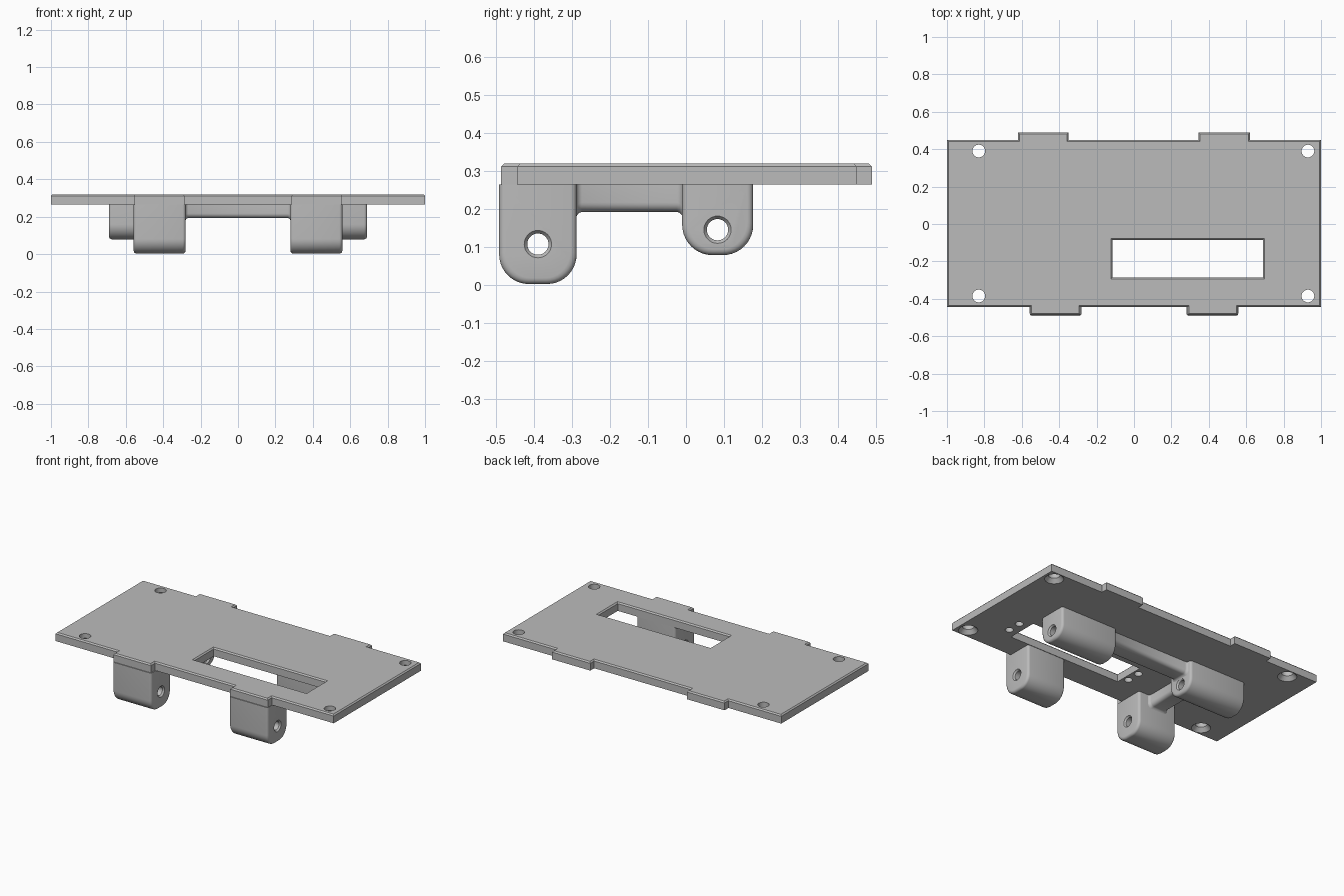
import bpy, bmesh, math
from mathutils import Vector

cube = bpy.data.objects.get("Cube")
if cube:
    bpy.data.objects.remove(cube, do_unlink=True)

grey = bpy.data.materials.new("matte grey")
grey.use_nodes = True
grey.diffuse_color = (0.5, 0.5, 0.5, 1)
grey.node_tree.nodes["Principled BSDF"].inputs["Base Color"].default_value = (0.5, 0.5, 0.5, 1)

BOTTOM, TOP = 0.265, 0.32


def finish(bm, name):
    bmesh.ops.recalc_face_normals(bm, faces=bm.faces)
    mesh = bpy.data.meshes.new(name)
    bm.to_mesh(mesh)
    bm.free()
    mesh.materials.append(grey)
    obj = bpy.data.objects.new(name, mesh)
    bpy.context.collection.objects.link(obj)
    return obj


def loft(loops, name):
    """Join equal point loops into a closed solid."""
    bm = bmesh.new()
    rows = [[bm.verts.new(p) for p in loop] for loop in loops]
    n = len(rows[0])
    for a, b in zip(rows, rows[1:]):
        for i in range(n):
            j = (i + 1) % n
            bm.faces.new((a[i], a[j], b[j], b[i]))
    bm.faces.new(rows[0])
    bm.faces.new(rows[-1])
    return finish(bm, name)


def drill(axis, center, rings, sides=32):
    """Round cutter whose rings are (position along axis, radius)."""
    loops = []
    for pos, r in rings:
        loop = []
        for i in range(sides):
            a = math.tau * i / sides
            u, v = r * math.cos(a), r * math.sin(a)
            loop.append((pos, center[0] + u, center[1] + v) if axis == "x"
                        else (center[0] + u, center[1] + v, pos))
        loops.append(loop)
    return loft(loops, "cutter")


def cut(obj, cutters):
    for c in cutters:
        mod = obj.modifiers.new("cut", "BOOLEAN")
        mod.operation, mod.solver, mod.object = "DIFFERENCE", "EXACT", c
        bpy.context.view_layer.objects.active = obj
        bpy.ops.object.modifier_apply(modifier=mod.name)
        bpy.data.objects.remove(c, do_unlink=True)


def smooth(obj):
    bpy.ops.object.select_all(action="DESELECT")
    obj.select_set(True)
    bpy.context.view_layer.objects.active = obj
    bpy.ops.object.shade_smooth_by_angle(angle=math.radians(32))


def rect(x0, x1, y0, y1, z):
    return [(x0, y0, z), (x1, y0, z), (x1, y1, z), (x0, y1, z)]


# Plate outline with two tabs on each long edge
def edge_with_tabs(y, y_tab, tabs):
    pts = [(-1, y)]
    for a, b in tabs:
        pts += [(a, y), (a, y_tab), (b, y_tab), (b, y)]
    return pts + [(1, y)]


front = edge_with_tabs(-0.445, -0.487, [(-0.555, -0.285), (0.285, 0.555)])
back = edge_with_tabs(0.45, 0.49, [(-0.62, -0.35), (0.345, 0.62)])
bm = bmesh.new()
face = bm.faces.new([bm.verts.new((x, y, BOTTOM)) for x, y in front + back[::-1]])
ext = bmesh.ops.extrude_face_region(bm, geom=[face])
raised = [g for g in ext["geom"] if isinstance(g, bmesh.types.BMVert)]
bmesh.ops.translate(bm, verts=raised, vec=(0, 0, TOP - BOTTOM))
bm.normal_update()
rim = [e for e in bm.edges if all(v.co.z > TOP - 0.001 for v in e.verts)]
bmesh.ops.bevel(bm, geom=rim, offset=0.008, segments=1, affect="EDGES")
plate = finish(bm, "mounting_plate")

# Slot with a chamfered upper rim
slot = [rect(-0.115 - g, 0.69 + g, -0.285 - g, -0.085 + g, z)
        for g, z in ((0, BOTTOM - 0.05), (0, TOP - 0.008), (0.008, TOP), (0.008, TOP + 0.05))]
cutters = [loft(slot, "cutter")]

# Countersunk corner holes and blind screw holes beside the slot
for x in (-0.83, 0.93):
    for y in (-0.385, 0.39):
        cutters.append(drill("z", (x, y), [(BOTTOM - 0.02, 0.056), (BOTTOM, 0.056),
                                           (BOTTOM + 0.025, 0.034), (TOP + 0.02, 0.034)]))
for x in (-0.15, 0.75):
    for y in (-0.23, -0.14):
        cutters.append(drill("z", (x, y), [(BOTTOM - 0.02, 0.024), (BOTTOM + 0.035, 0.024)], 20))
cut(plate, cutters)
smooth(plate)


# Hinge lugs: rounded underside, softened ends, pin hole through x
def lug(name, x0, x1, y0, y1, z0, radius, pin):
    profile = [(y0, BOTTOM)]
    for cy, start in ((y0 + radius, math.pi), (y1 - radius, 1.5 * math.pi)):
        for i in range(11):
            a = start + i / 10 * math.pi / 2
            profile.append((cy + radius * math.cos(a), z0 + radius + radius * math.sin(a)))
    profile.append((y1, BOTTOM))
    loops = []
    soft = 0.016
    mid = Vector(((y0 + y1) / 2, 0))
    steps = [i / 4 * math.pi / 2 for i in range(5)]
    ends = [(x0 + soft * (1 - math.sin(a)), soft * (1 - math.cos(a))) for a in reversed(steps)]
    stations = [(x, soft - s) for x, s in ends]
    stations = [(x0 + soft * (1 - math.cos(a)), soft * (1 - math.sin(a))) for a in steps]
    stations += [(x0 + x1 - x, s) for x, s in reversed(stations)]
    for x, inset in stations:
        ky = 1 - 2 * inset / (y1 - y0)
        kz = 1 - inset / (BOTTOM - z0)
        loops.append([(x, mid.x + (y - mid.x) * ky, BOTTOM + (z - BOTTOM) * kz)
                      for y, z in profile])
    obj = loft(loops, name)
    r, c = 0.028, 0.036
    cut(obj, [drill("x", pin, [(x0 - 0.01, c), (x0, c), (x0 + 0.01, r),
                               (x1 - 0.01, r), (x1, c), (x1 + 0.01, c)])])
    smooth(obj)


for side, s in (("left", 1), ("right", -1)):
    x0, x1 = sorted((0.28 * s, 0.558 * s))
    lug("front_lug_" + side, x0, x1, -0.492, -0.288, 0.003, 0.078, (-0.39, 0.108))
    x0, x1 = sorted((0.28 * s, 0.69 * s))
    lug("inner_lug_" + side, x0, x1, -0.01, 0.177, 0.079, 0.08, (0.083, 0.146))


# Stiffening ribs with rounded lower edges and flared ends
def rib(name, axis, start, end, center, width=0.12, low=0.193, r=0.025):
    loops = []
    flare = [(0, 0.016), (0.003, 0.009), (0.008, 0.003), (0.016, 0)]
    stations = [(start + d, g) for d, g in flare] + [(end - d, g) for d, g in reversed(flare)]
    for pos, g in stations:
        h, z0 = width / 2 + g, low - g
        section = [(-h, BOTTOM)]
        for cx, a0 in ((-h + r, math.pi), (h - r, 1.5 * math.pi)):
            section += [(cx + r * math.cos(a0 + i * math.pi / 12),
                         z0 + r + r * math.sin(a0 + i * math.pi / 12)) for i in range(7)]
        section.append((h, BOTTOM))
        loops.append([(pos, center + u, z) if axis == "x" else (center + u, pos, z)
                      for u, z in section])
    smooth(loft(loops, name))


rib("cross_rib", "x", -0.282, 0.282, 0.085)
rib("side_rib", "y", -0.29, -0.008, -0.42)
